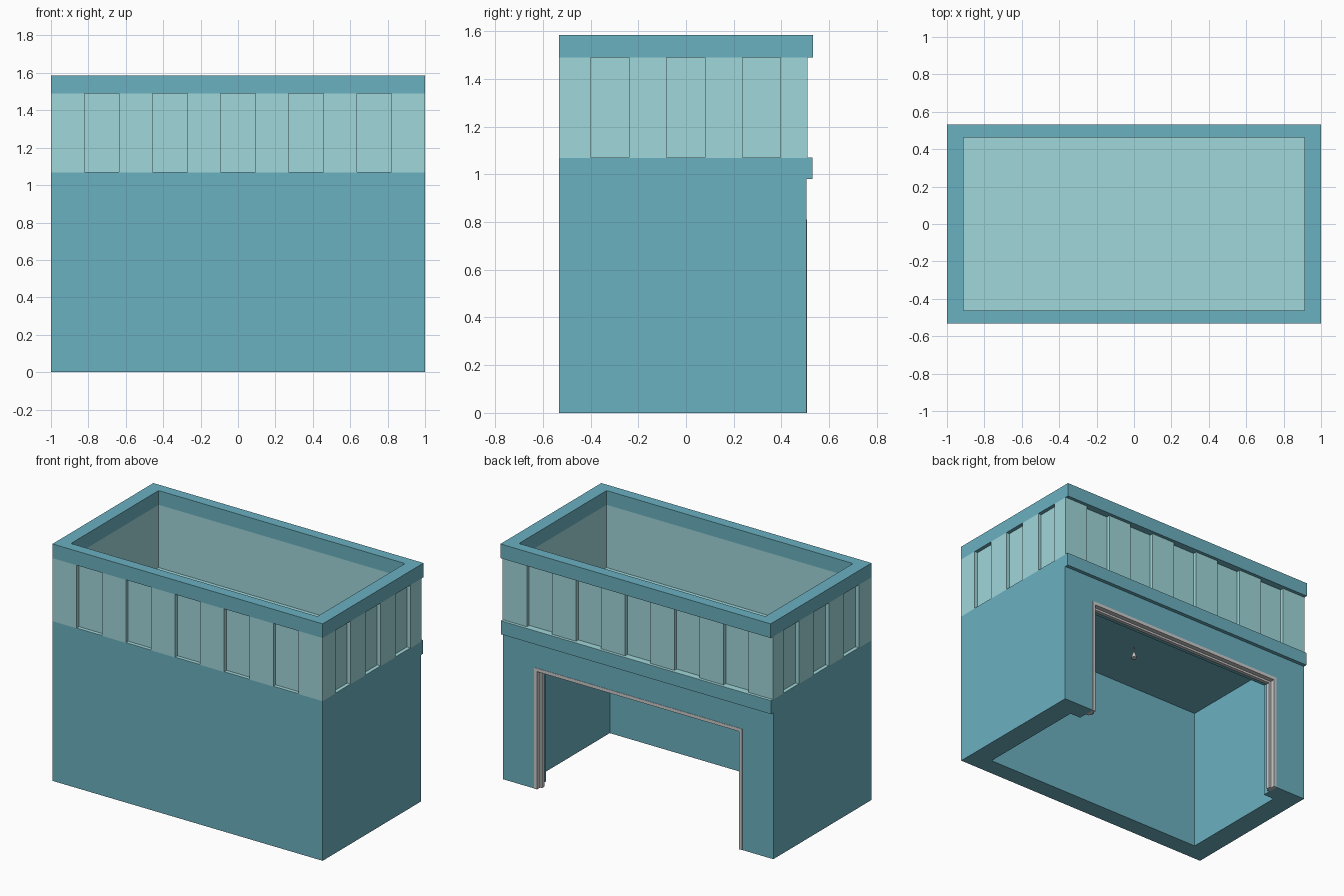
import bpy, bmesh
from mathutils import Vector

if "Cube" in bpy.data.objects:
    bpy.data.objects.remove(bpy.data.objects["Cube"])


def material(name, rgb):
    m = bpy.data.materials.new(name)
    m.diffuse_color = (*rgb, 1)
    m.use_nodes = True
    m.node_tree.nodes["Principled BSDF"].inputs["Base Color"].default_value = m.diffuse_color
    return m


BLUE = material("blue_plaster", (0.147, 0.44, 0.533))
PALE = material("pale_plaster", (0.352, 0.68, 0.70))


def finish(name, bm, mat=None):
    bmesh.ops.remove_doubles(bm, verts=bm.verts, dist=1e-5)
    bmesh.ops.recalc_face_normals(bm, faces=bm.faces)
    me = bpy.data.meshes.new(name)
    bm.to_mesh(me)
    bm.free()
    ob = bpy.data.objects.new(name, me)
    bpy.context.collection.objects.link(ob)
    if mat:
        me.materials.append(mat)
    return ob


def prism(name, pts, axis, d0, d1, mat=None):
    """Extrude a 2D outline along x, y or z."""
    place = {"x": lambda a, b: (d0, a, b), "y": lambda a, b: (a, d0, b),
             "z": lambda a, b: (a, b, d0)}[axis]
    step = Vector([d1 - d0 if c == axis else 0 for c in "xyz"])
    bm = bmesh.new()
    face = bm.faces.new([bm.verts.new(place(*p)) for p in pts])
    ext = bmesh.ops.extrude_face_region(bm, geom=[face], use_keep_orig=True)
    top = [g for g in ext["geom"] if isinstance(g, bmesh.types.BMVert)]
    bmesh.ops.translate(bm, verts=top, vec=step)
    return finish(name, bm, mat)


def rect(x0, x1, y0, y1):
    return [(x0, y0), (x1, y0), (x1, y1), (x0, y1)]


def box(name, x0, x1, y0, y1, z0, z1, mat=None):
    return prism(name, rect(x0, x1, y0, y1), "z", z0, z1, mat)


def cut(ob, cutter):
    mod = ob.modifiers.new("cut", "BOOLEAN")
    mod.operation, mod.solver, mod.object = "DIFFERENCE", "EXACT", cutter
    bpy.context.view_layer.objects.active = ob
    bpy.ops.object.modifier_apply(modifier=mod.name)
    bpy.data.objects.remove(cutter)


def ring(name, outer, inner, z0, z1, mat):
    """Hollow ring: both outlines extruded, joined by filled top and bottom."""
    bm = bmesh.new()
    for z in (z0, z1):
        edges = []
        for loop in (outer, inner):
            vs = [bm.verts.new((x, y, z)) for x, y in loop]
            edges += [bm.edges.new((vs[i - 1], vs[i])) for i in range(len(vs))]
        bmesh.ops.triangle_fill(bm, use_beauty=True, use_dissolve=False, edges=edges)
    for loop in (outer, inner):
        for i in range(len(loop)):
            (ax, ay), (bx, by) = loop[i - 1], loop[i]
            bm.faces.new([bm.verts.new(p) for p in
                          ((ax, ay, z0), (bx, by, z0), (bx, by, z1), (ax, ay, z1))])
    return finish(name, bm, mat)


# Lower storey: side profile with a back ledge, hollowed room and door opening
F, B = -0.533, 0.533
walls = prism("lower_walls", [(F, 0), (0.505, 0), (0.505, 0.98), (0.53, 0.98),
                              (0.53, 1.068), (F, 1.068)], "x", -1, 1, BLUE)
cut(walls, box("room_cutter", -0.85, 0.85, -0.408, 0.38, -0.1, 0.98))
cut(walls, box("door_cutter", -0.77, 0.77, 0.3, 0.6, -0.1, 0.81))

# Pale roof deck, also forming the sills and the ledge top
box("roof_deck", -1, 1, F, 0.53, 1.068, 1.07, PALE)

# Parapet: outline with recessed panels, five on long sides, three on short
DEPTH = 0.025
WIDE = [(-0.728 + 0.364 * i, 0.093) for i in range(5)]
NARROW = [(-0.318 + 0.317 * i, 0.08) for i in range(3)]


def side(start, direction, inward, panels):
    """Points along one side, anticlockwise, with a notch for each panel."""
    d, n = Vector(direction), Vector(inward) * DEPTH
    base = Vector(start)
    base -= d * base.dot(d)
    pts = [Vector(start)]
    for c, h in panels:
        a, b = base + d * (c - h), base + d * (c + h)
        pts += [a, a + n, b + n, b]
    return [tuple(p) for p in pts]


PB = 0.51
flip = [(-c, h) for c, h in reversed(NARROW)]
outline = (side((-1, F), (1, 0), (0, 1), WIDE) + side((1, F), (0, 1), (-1, 0), NARROW)
           + side((1, PB), (-1, 0), (0, -1), WIDE) + side((-1, PB), (0, -1), (1, 0), flip))
inner = rect(-0.912, 0.912, -0.463, 0.463)
ring("parapet", outline, inner, 1.07, 1.49, PALE)

# Cornice
ring("cornice", rect(-1, 1, F, B), inner, 1.49, 1.585, BLUE)


# Door frame: outer lining and a thicker stop behind it
def door_frame(name, t, y0, y1):
    x, z = 0.77, 0.81
    prism(name, [(-x, 0), (-x, z), (x, z), (x, 0), (x - t, 0), (x - t, z - t),
                 (t - x, z - t), (t - x, 0)], "y", y0, y1)


door_frame("door_frame", 0.022, 0.435, 0.507)
door_frame("door_stop", 0.036, 0.45, 0.475)


# Hanging lamp
def cone(name, r1, r2, z0, z1):
    bm = bmesh.new()
    bmesh.ops.create_cone(bm, cap_ends=True, segments=12, radius1=r1, radius2=r2, depth=z1 - z0)
    bmesh.ops.translate(bm, verts=bm.verts, vec=(0, 0, (z0 + z1) / 2))
    finish(name, bm)


cone("lamp_cord", 0.004, 0.004, 0.93, 0.98)
cone("lamp_shade", 0.02, 0.006, 0.895, 0.935)
